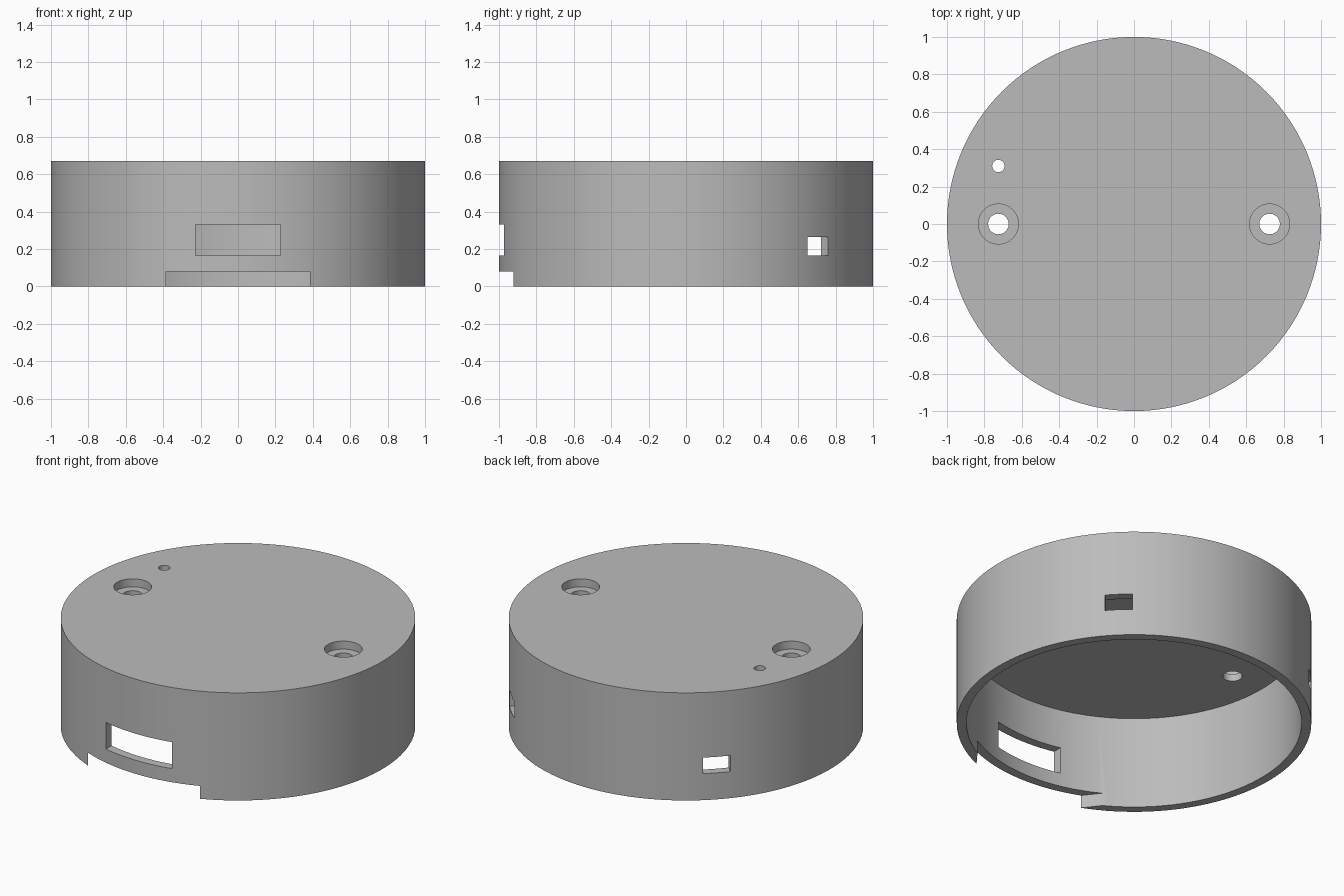
import bpy
import bmesh
import math
from mathutils import Matrix

if "Cube" in bpy.data.objects:
    bpy.data.objects.remove(bpy.data.objects["Cube"], do_unlink=True)

HEIGHT = 0.67
INNER_RADIUS = 0.945
CEILING = 0.575
SCREW_X = 0.725


def prism(name, outline, z0, z1):
    """Extrude a flat outline from z0 to z1."""
    bm = bmesh.new()
    face = bm.faces.new([bm.verts.new((x, y, z0)) for x, y in outline])
    up = bmesh.ops.extrude_face_region(bm, geom=[face])["geom"]
    bmesh.ops.translate(bm, vec=(0, 0, z1 - z0),
                        verts=[v for v in up if isinstance(v, bmesh.types.BMVert)])
    bmesh.ops.recalc_face_normals(bm, faces=bm.faces)
    mesh = bpy.data.meshes.new(name)
    bm.to_mesh(mesh)
    bm.free()
    obj = bpy.data.objects.new(name, mesh)
    bpy.context.collection.objects.link(obj)
    return obj


def disc(radius, x=0, y=0, sides=48):
    step = 2 * math.pi / sides
    return [(x + radius * math.cos(i * step), y + radius * math.sin(i * step))
            for i in range(sides)]


def rect(x0, x1, y0, y1):
    return [(x0, y0), (x1, y0), (x1, y1), (x0, y1)]


def cut(outline, z0, z1, turn=0):
    """Subtract a prism from the housing."""
    cutter = prism("cutter", outline, z0, z1)
    cutter.hide_render = True
    cutter.data.transform(Matrix.Rotation(math.radians(turn), 4, "Z"))
    mod = housing.modifiers.new("cut", "BOOLEAN")
    mod.operation = "DIFFERENCE"
    mod.solver = "EXACT"
    mod.object = cutter
    bpy.ops.object.modifier_apply(modifier=mod.name)
    bpy.data.objects.remove(cutter, do_unlink=True)


# Round housing, hollow and open underneath
housing = prism("housing", disc(1, sides=128), 0, HEIGHT)
bpy.context.view_layer.objects.active = housing
housing.select_set(True)
cut(disc(INNER_RADIUS, sides=128), -0.1, CEILING)

# Counterbored screw holes and the small indicator hole
for side in (-1, 1):
    cut(disc(0.107, side * SCREW_X), HEIGHT - 0.05, 1)
    cut(disc(0.055, side * SCREW_X), 0.5, 1)
cut(disc(0.033, -SCREW_X, 0.31), 0.5, 1)

# Front window
cut(rect(-0.228, 0.228, -1.2, -0.8), 0.165, 0.33)

# Notch in the lower front rim, widening inwards
cut([(-0.308, -1.023), (0.308, -1.023), (0.539, -0.723), (-0.539, -0.723)], -0.1, 0.08)

# Side ports at the two back diagonals
for turn in (45, 135):
    cut(rect(0.8, 1.2, -0.078, 0.078), 0.165, 0.265, turn)

# Plain grey finish
grey = bpy.data.materials.new("grey_plastic")
grey.use_nodes = True
colour = (0.5, 0.5, 0.5, 1)
grey.diffuse_color = colour
grey.node_tree.nodes["Principled BSDF"].inputs["Base Color"].default_value = colour
housing.data.materials.clear()
housing.data.materials.append(grey)
for poly in housing.data.polygons:
    poly.material_index = 0
bpy.ops.object.shade_smooth_by_angle(angle=math.radians(30))
